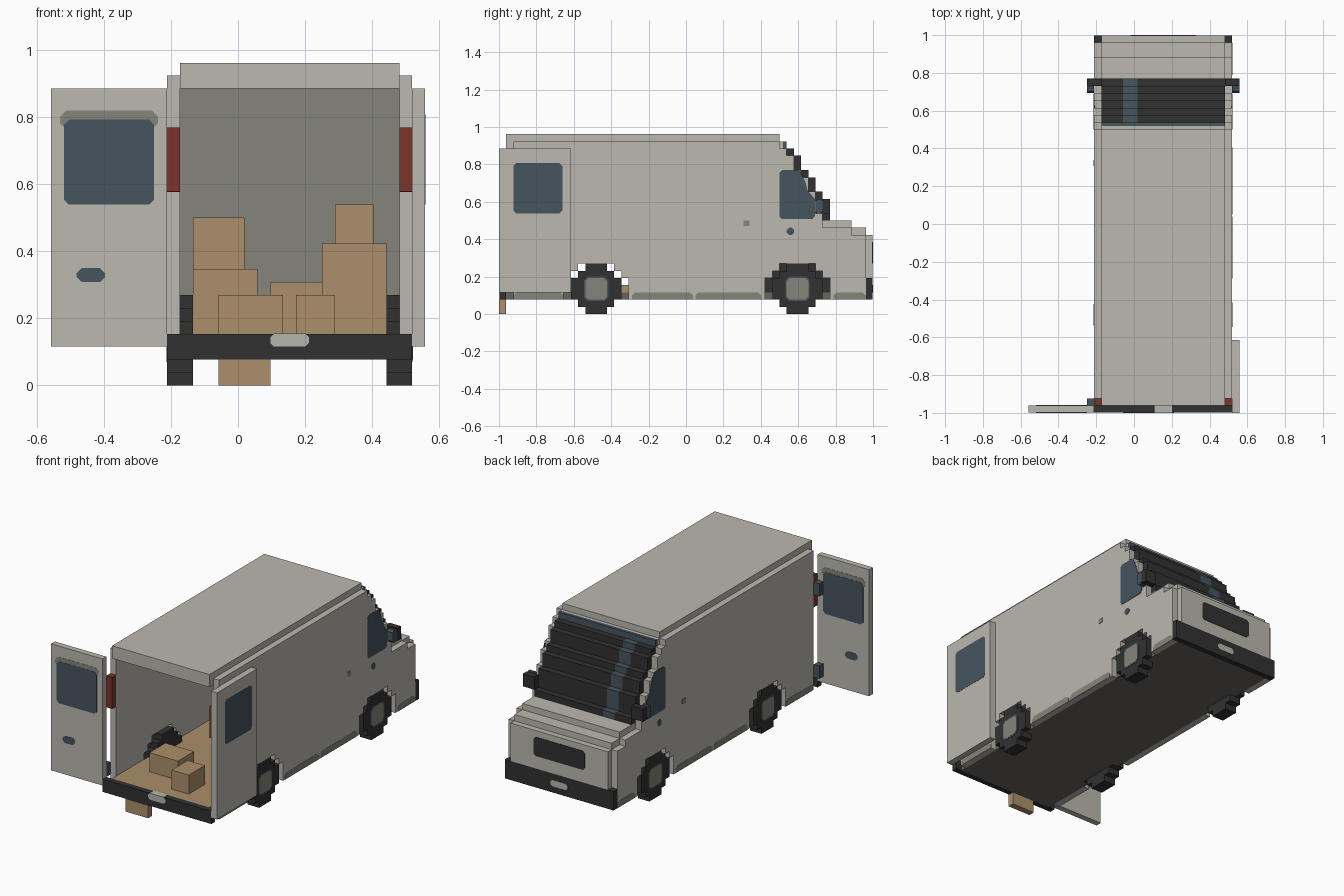
import bpy
import bmesh
from mathutils import Vector

if "Cube" in bpy.data.objects:
    bpy.data.objects.remove(bpy.data.objects["Cube"])

# Everything is laid out on a block grid: 29 wide, 52 long, 25 high
U = 2 / 52
WIDE, LONG = 29, 52
MID = 18.5          # body centre line, in blocks
T = 0.06            # thickness of painted plates, in blocks


def material(name, *rgb):
    m = bpy.data.materials.new(name)
    m.use_nodes = True
    m.diffuse_color = (*rgb, 1)
    m.node_tree.nodes["Principled BSDF"].inputs["Base Color"].default_value = (*rgb, 1)
    return m


paint = material("warm grey paint", .5, .48, .43)
trim = material("dark grey trim", .235, .235, .2)
black = material("black rubber", .031, .031, .031)
under = material("underbody grey", .138, .13, .118)
glass = material("blue glass", .06, .09, .112)
wood = material("cardboard brown", .41, .275, .145)
red = material("tail light red", .2, .034, .024)
silver = material("pale silver", .46, .47, .42)


def prism(name, mat, pts, a, b, axis="x"):
    """Extrude a (side, height) profile from a to b along x or y."""
    bm = bmesh.new()
    place = (lambda p, t: (t, *p)) if axis == "x" else (lambda p, t: (p[0], t, p[1]))
    shift = Vector((WIDE / 2, LONG / 2, 0))
    cap = bm.faces.new([bm.verts.new((Vector(place(p, a)) - shift) * U) for p in pts])
    out = bmesh.ops.extrude_face_region(bm, geom=[cap], use_keep_orig=True)
    step = Vector(place((0, 0), (b - a) * U))
    for v in out["geom"]:
        if isinstance(v, bmesh.types.BMVert):
            v.co += step
    bmesh.ops.recalc_face_normals(bm, faces=bm.faces)
    mesh = bpy.data.meshes.new(name)
    bm.to_mesh(mesh)
    bm.free()
    mesh.materials.append(mat)
    ob = bpy.data.objects.new(name, mesh)
    bpy.context.collection.objects.link(ob)


def box(name, mat, x, y, z):
    (l, r), (lo, hi) = x, z
    prism(name, mat, [(l, lo), (r, lo), (r, hi), (l, hi)], *y, axis="y")


def cut_rect(l, r, lo, hi, c):
    """Rectangle with chamfered corners."""
    return [(l + c, lo), (r - c, lo), (r, lo + c), (r, hi - c),
            (r - c, hi), (l + c, hi), (l, hi - c), (l, lo + c)]


def both_sides(name, mat, pts, a, b):
    """Profile extruded on each flank; a and b are distances from the centre."""
    prism("left_" + name, mat, pts, MID + a, MID + b)
    prism("right_" + name, mat, pts, MID - b, MID - a)


INNER = (10, 27)
OUTER = (9, 28)
WHEELS = (13.5, 41.5)
STEPS = [46, 45, 45, 45, 44, 44, 43, 42, 42, 41]   # windscreen reach per row
SILL = 13


# Side walls with stepped wheel arches and a stepped nose
def arch(c):
    rise = [(-4.5, 2), (-4.5, 5), (-3.5, 5), (-3.5, 6), (-2.5, 6), (-2.5, 7)]
    return [(c + y, z) for y, z in rise] + [(c - y, z) for y, z in reversed(rise)]


wall = [(2, 2)] + arch(WHEELS[0]) + arch(WHEELS[1])
wall += [(51, 2), (51, 11), (49, 11), (49, 12), (45, 12)]
for i, reach in enumerate(STEPS):
    wall += [(reach - 1, SILL + i), (reach - 1, SILL + i + 1)]
wall += [(39, 23), (39, 24), (2, 24)]
wall = [p for i, p in enumerate(wall) if p != wall[i - 1]]
both_sides("side_wall", paint, wall, 8.5, 9.5)

# Roof, floor, bulkhead
box("roof", paint, INNER, (1, 39), (23, 25))
box("roof_lip", paint, INNER, (38, 39.5), (23, 24))
box("underbody", under, INNER, (1, 51), (2, 3))
box("cargo_floor", wood, INNER, (1, 37), (3, 4))
box("bulkhead", trim, INNER, (36, 37), (4, 23))
box("front_arch_liner", black, INNER, (37, 46.5), (3, 7))

# Windscreen steps, with a pale reflection stripe
box("windscreen_top_band", glass, INNER, (39.5, 40), (23, 24))
for i, reach in enumerate(STEPS):
    for part, mat, x in (("right", black, (10, 13)), ("stripe", glass, (13, 15)),
                         ("left", black, (15, 27))):
        box(f"windscreen_{part}_{i}", mat, x, (reach - 2, reach), (SILL + i, SILL + i + 1))

# Hood and nose
box("hood_rear", paint, INNER, (44, 49), (7, 13))
box("hood_front", paint, INNER, (49, 51), (7, 12))
box("nose_panel", paint, INNER, (51, 52 - T), (5, 11))
prism("grille", black, cut_rect(14, 23, 7, 10, .4), 51.5, 52, "y")
box("front_bumper", black, OUTER, (51, 52 - T), (2, 5))
prism("front_plate", silver, cut_rect(17, 20, 3, 4, .3), 51.5, 52, "y")

# Rear bumper, plate and step
box("rear_bumper", black, OUTER, (T, 1), (2, 4))
prism("rear_plate", silver, cut_rect(17, 20, 3, 4.03, .3), 0, 1.03, "y")
box("rear_step", wood, (13, 17), (0, 1), (0, 2))

# Wheels: stepped discs with ringed hubs
quarter = [(3.5, 1.5), (2.5, 1.5), (2.5, 2.5), (1.5, 2.5), (1.5, 3.5)]
for end, c in zip(("rear", "front"), WHEELS):
    disc, turn = [], quarter
    for _ in range(4):
        disc += turn
        turn = [(-z, y) for y, z in turn]
    both_sides(end + "_wheel", black, [(c + y, 3.5 + z) for y, z in disc], 7.5, 9.5)
    both_sides(end + "_hub_ring", glass, cut_rect(c - 1.7, c + 1.7, 1.8, 5.2, .5), 9.4, 9.5 + T / 2)
    both_sides(end + "_hub", trim, cut_rect(c - 1.5, c + 1.5, 2, 5, .4), 9.4, 9.5 + T)

# Sill trim between the wheels
for i, (a, b) in enumerate(((2, 9), (18.5, 27), (27.3, 36.5), (46.5, 51))):
    skirt = [(a, 2), (b, 2), (b, 2.6), (b - .5, 3), (a + .5, 3), (a, 2.6)]
    both_sides(f"sill_trim_{i}", trim, skirt, 9.4, 9.5 + T / 2)

# Cab windows, handles, fuel caps, mirrors, tail lights
pane = [(39.3, 13.2), (43.6, 13.2), (43.9, 13.6), (43.9, 16), (42.9, 17.2),
        (42.6, 18.4), (41.9, 19.8), (41.5, 20), (39.4, 20), (39, 19.6), (39, 13.5)]
both_sides("cab_window", glass, pane, 9.4, 9.5 + T)
both_sides("side_handle", trim, cut_rect(34, 34.8, 12.2, 13, .05), 9.4, 9.5 + T)
both_sides("fuel_cap", glass, cut_rect(40, 41, 11, 12, .3), 9.4, 9.5 + T)
both_sides("mirror_shell", black, cut_rect(45, 46, 14, 16, 0.01), 8.5, 10.5)
both_sides("mirror_glass", glass, cut_rect(44, 45, 14, 16, .3), 9.5, 10.5)
both_sides("tail_light", red, cut_rect(1, 2, 15, 20, 0.01), 8.5, 9.5)

# Swung-open panel door, seen flat across the back
HIGH = (3, 23)
box("right_rear_door", paint, (0, 9), (T, 1), HIGH)
for name, mat, shape, gap in (
        ("window_frame", trim, cut_rect(.7, 8.3, 19.8, 21.3, .5), T / 2),
        ("window", glass, cut_rect(1, 8, 14, 20.6, .4), 0),
        ("handle", glass, cut_rect(2, 4.2, 8, 9.1, .4), 0)):
    prism(f"door_{name}_outer", mat, shape, gap, .2, "y")
    prism(f"door_{name}_inner", mat, shape, .8, 1 + T - gap, "y")
for i, z in enumerate(((4, 6), (17, 19))):
    box(f"door_hinge_{i}", glass, (8, 9), (1, 2), z)

# Other rear door folded back against the flank
box("left_rear_door", paint, (28, 29), (0, 10), HIGH)
prism("left_door_window", glass, cut_rect(2, 8.8, 14, 21, .4), 28.9, 29 + T / 2)

# Cargo boxes: x, y and z spans
cargo = [((11, 15), (29, 33), (9, 13)), ((11, 16), (28, 33), (4, 9)),
         ((13, 18), (6, 10), (4, 7)), ((17, 21), (30, 34), (4, 8)),
         ((19, 22), (3, 7), (4, 7)), ((21, 26), (26, 31), (4, 11)),
         ((22, 25), (27, 30), (11, 14))]
for i, spans in enumerate(cargo):
    box(f"cargo_box_{i}", wood, *spans)
